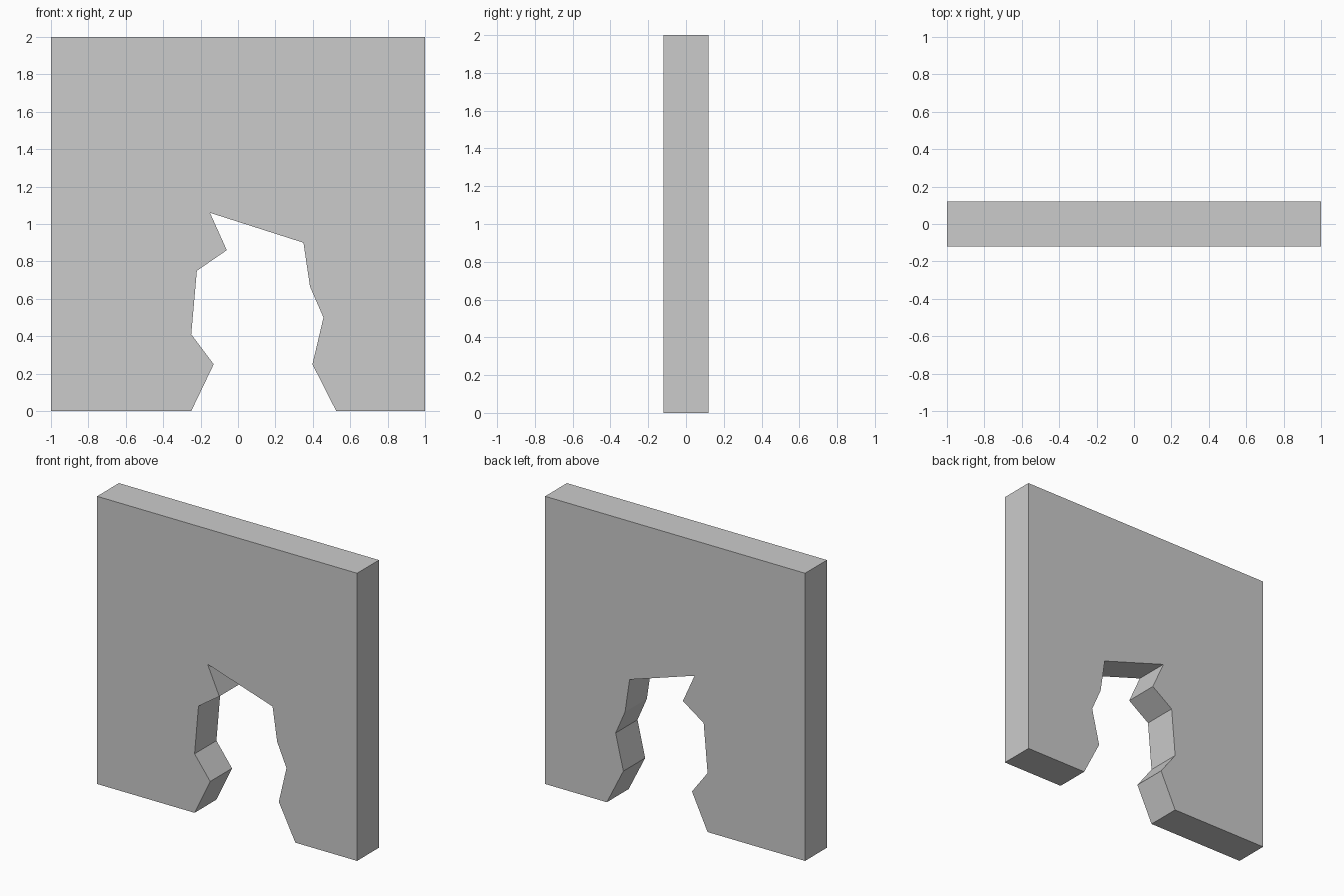
import bpy, bmesh
from mathutils import Vector

if "Cube" in bpy.data.objects:
    bpy.data.objects.remove(bpy.data.objects["Cube"])

HALF_DEPTH = 0.12

# Jagged breach outline (x, z), from left foot over the top to right foot
breach = [(-0.25, 0), (-0.13, 0.25), (-0.25, 0.41), (-0.22, 0.75),
          (-0.06, 0.86), (-0.15, 1.06), (0.35, 0.90), (0.385, 0.665),
          (0.457, 0.50), (0.398, 0.25), (0.525, 0)]

# Wall outline with the breach cut out of its base
outline = [(-1, 0)] + breach + [(1, 0), (1, 2), (-1, 2)]

# Extrude the outline through the wall thickness
bm = bmesh.new()
face = bm.faces.new([bm.verts.new((x, -HALF_DEPTH, z)) for x, z in outline])
extruded = bmesh.ops.extrude_face_region(bm, geom=[face], use_keep_orig=True)
moved = [g for g in extruded["geom"] if isinstance(g, bmesh.types.BMVert)]
bmesh.ops.translate(bm, verts=moved, vec=Vector((0, 2 * HALF_DEPTH, 0)))

# Split the concave faces cleanly and point all normals outward
bmesh.ops.triangulate(bm, faces=[f for f in bm.faces if len(f.verts) > 4])
bmesh.ops.recalc_face_normals(bm, faces=bm.faces)

mesh = bpy.data.meshes.new("broken_wall")
bm.to_mesh(mesh)
bm.free()
wall = bpy.data.objects.new("broken_wall", mesh)
bpy.context.collection.objects.link(wall)
